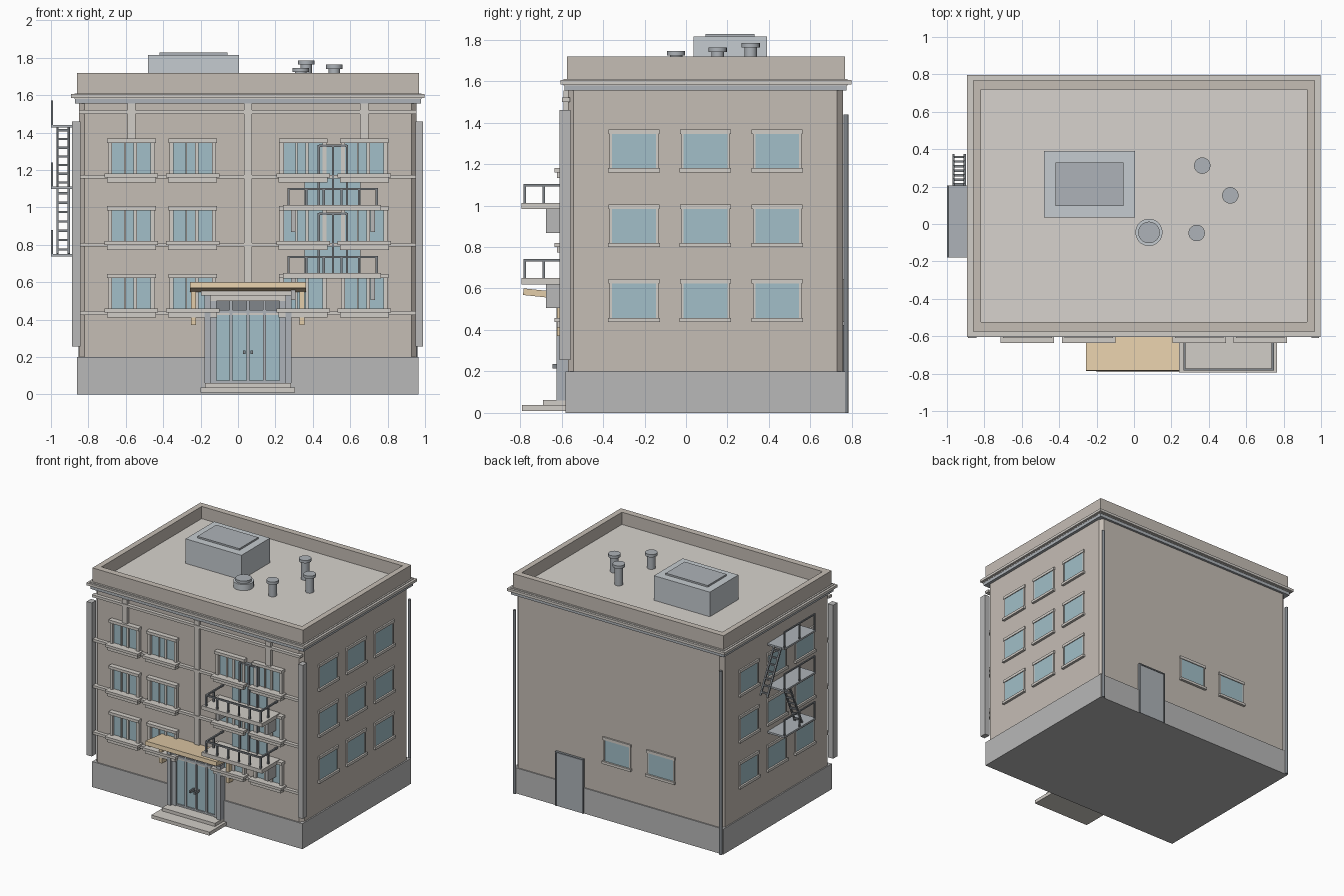
import bpy, bmesh, math
from mathutils import Vector, Matrix

if "Cube" in bpy.data.objects:
    bpy.data.objects.remove(bpy.data.objects["Cube"])

CX, CY = 0.053, 0.093            # centre of the building block
X0, X1, Y0, Y1 = -0.85, 0.955, -0.57, 0.757
FLOORS = (0.0, 0.361, 0.722)     # offsets of the window rows


def mat(name, r, g, b):
    m = bpy.data.materials.new(name)
    m.diffuse_color = (r, g, b, 1)
    m.use_nodes = True
    m.node_tree.nodes["Principled BSDF"].inputs["Base Color"].default_value = m.diffuse_color
    return m


WALL = mat("wall", .56, .51, .46)
TRIM = mat("trim", .64, .61, .57)
STONE = mat("stone", .48, .48, .48)
ROOF = mat("roof", .68, .65, .61)
GLASS = mat("glass", .36, .52, .58)
DARK = mat("dark_metal", .22, .24, .26)
GREY = mat("grey_metal", .42, .45, .48)
LIGHT = mat("light_metal", .56, .60, .63)
WOOD = mat("wood", .77, .61, .40)


def finish(name, bm, m):
    me = bpy.data.meshes.new(name)
    bm.to_mesh(me)
    bm.free()
    me.materials.append(m)
    ob = bpy.data.objects.new(name, me)
    bpy.context.collection.objects.link(ob)
    return ob


def boxes(name, m, items, xf=Matrix()):
    """One object from (x0, x1, y0, y1, z0, z1) boxes."""
    bm = bmesh.new()
    for x0, x1, y0, y1, z0, z1 in items:
        t = Matrix.Translation(((x0 + x1) / 2, (y0 + y1) / 2, (z0 + z1) / 2))
        s = Matrix.Diagonal((x1 - x0, y1 - y0, z1 - z0, 1))
        bmesh.ops.create_cube(bm, size=1, matrix=xf @ t @ s)
    return finish(name, bm, m)


def cyl(name, m, x, y, z0, z1, r, n=20):
    bm = bmesh.new()
    bmesh.ops.create_cone(bm, cap_ends=True, segments=n, radius1=r, radius2=r, depth=z1 - z0,
                          matrix=Matrix.Translation((x, y, (z0 + z1) / 2)))
    for f in bm.faces:
        f.smooth = len(f.verts) == 4
    for e in bm.edges:
        e.smooth = all(f.smooth for f in e.link_faces)
    return finish(name, bm, m)


def bars(name, m, segs, r):
    """Square bars between point pairs."""
    bm = bmesh.new()
    for a, b in segs:
        a, b = Vector(a), Vector(b)
        q = (b - a).to_track_quat('Z', 'Y').to_matrix().to_4x4()
        bmesh.ops.create_cube(bm, size=1, matrix=Matrix.Translation((a + b) / 2) @ q
                              @ Matrix.Diagonal((r * 2, r * 2, (b - a).length, 1)))
    return finish(name, bm, m)


# Main block
boxes("plinth", STONE, [(-.86, .966, -.58, .766, 0, .2)])
walls = boxes("walls", WALL, [(X0, X1, Y0, Y1, .19, 1.61)])
bm = bmesh.new()
bm.from_mesh(walls.data)
vert = [e for e in bm.edges if abs(e.verts[0].co.z - e.verts[1].co.z) > .5]
bmesh.ops.bevel(bm, geom=vert, offset=.028, segments=1, affect='EDGES')
bm.to_mesh(walls.data)
bm.free()

# Cornice, parapet and roof deck
boxes("cornice_lower", GREY, [(-.872, .978, -.587, .775, 1.555, 1.582)])
boxes("cornice_upper", TRIM, [(-.893, .998, -.605, .797, 1.585, 1.605),
                              (-.875, .98, -.59, .78, 1.58, 1.61)])
boxes("parapet", WALL, [(-.862, -.818, -.575, .766, 1.6, 1.718), (.924, .968, -.575, .766, 1.6, 1.718),
                        (-.818, .924, -.575, -.525, 1.6, 1.718), (-.818, .924, .718, .766, 1.6, 1.718)])
boxes("roof_deck", ROOF, [(-.82, .926, -.527, .72, 1.6, 1.622)])

# Rooftop unit and vents
boxes("roof_unit", LIGHT, [(-.48, .005, .035, .39, 1.62, 1.815)])
boxes("roof_unit_lid", GREY, [(-.42, -.055, .095, .33, 1.81, 1.828)])
for x, y, z in ((.335, -.048, 1.745), (.515, .153, 1.763), (.365, .312, 1.785)):
    cyl("vent_stack", GREY, x, y, 1.62, z - .02, .03)
    cyl("vent_cap", GREY, x, y, z - .022, z, .044)
cyl("wide_vent", LIGHT, .08, -.045, 1.62, 1.67, .073)
cyl("wide_vent_cap", GREY, .08, -.045, 1.67, 1.69, .058)


def window(xf, z, front=False):
    """Window facing local -y, with its wall plane at y = 0."""
    w, s = (.125, .143) if front else (.118, .125)
    zb, zt, d = z + .44, z + .645, .065 if front else .02
    boxes("window_glass", GLASS, [(-w + .01, w - .01, -.006, .01, zb, zt - .01)], xf)
    boxes("window_lintel", TRIM, [(-w - .005, w + .005, -d * .6, .01, zt - .022, zt)], xf)
    sill = [(-s, s, -d, .01, zb - .002, zb + .018)]
    if front:
        sill.append((-s + .012, s - .012, -d + .012, .01, zb - .028, zb))
    boxes("window_sill", TRIM, sill, xf)
    j = .022 if front else .012
    jambs = [(-w, -w + j, -d * .4, .01, zb, zt - .02), (w - j, w, -d * .4, .01, zb, zt - .02)]
    if front:
        jambs += [(-.04, -.03, -.016, .01, zb, zt - .02), (.012, .03, -.016, .01, zb, zt - .02)]
    boxes("window_frame", TRIM, jambs, xf)


def wall_xf(x, y, deg):
    return Matrix.Translation((x, y, 0)) @ Matrix.Rotation(math.radians(deg), 4, 'Z')


# Windows on all sides
for z in FLOORS:
    for dx in (-.6225, -.295, .295, .6225):
        window(wall_xf(CX + dx, Y0, 0), z, True)
    for y in (-.25, .093, .44):
        window(wall_xf(X1, y, 90), z)
        window(wall_xf(X0, y, -90), z)
for x in (.065, -.315):
    window(wall_xf(x, Y1, 180), 0)

# Facade bands and vertical strips
boxes("facade_bands", TRIM, [(-.85, .955, -.597, -.56, z, z + .02) for z in (.425, .79, 1.153, 1.5)])
boxes("facade_strips", TRIM, [(CX - .022, CX + .022, -.592, -.56, .5, 1.555)] +
      [(CX + d - .022, CX + d + .022, -.592, -.56, 1.36, 1.555) for d in (-.6225, .6225)])

# Corner ducts at the front, drain pipes at the back
boxes("corner_ducts", STONE, [(-.888, -.843, -.61, -.556, .255, 1.46), (.948, .99, -.61, -.556, .255, 1.46)])
for x in (-.842, .948):
    cyl("drain_pipe", DARK, x, .772, 0, 1.44, .012, 10)

# Back door
boxes("back_door", GREY, [(.36, .585, .74, .772, 0, .415)])
boxes("back_door_frame", DARK, [(.585, .595, .74, .777, 0, .425), (.35, .36, .74, .777, 0, .425),
                                (.36, .585, .74, .777, .415, .425)])

# Entrance steps, portal and doors
boxes("entrance_steps", TRIM, [(CX - .253, CX + .253, -.79, -.57, .01, .037),
                               (CX - .23, CX + .23, -.69, -.57, .037, .062)])
posts = []
for s in (-1, 1):
    for a, b, d in ((.2, .232, -.625), (.168, .202, -.607)):
        xa, xb = sorted((CX + s * a, CX + s * b))
        posts.append((xa, xb, d, -.56, .06, .53))
boxes("entrance_posts", GREY, posts)
boxes("entrance_header", TRIM, [(CX - .25, CX + .25, -.64, -.56, .53, .553),
                                (CX - .2, CX + .2, -.615, -.56, .5, .53)])
boxes("entrance_glass", GLASS, [(CX - .17, CX + .17, -.59, -.56, .07, .44)])
boxes("transom_glass", DARK, [(CX - .17, CX + .17, -.59, -.56, .45, .5)])
boxes("entrance_frame", GREY, [(CX - .17, CX + .17, -.6, -.56, .435, .452), (CX - .17, CX + .17, -.6, -.56, .06, .075)] +
      [(CX + d - .008, CX + d + .008, -.6, -.56, .06, .5) for d in (-.09, 0, .09)])
boxes("door_handles", DARK, [(CX + d - .006, CX + d + .006, -.645, -.59, .215, .235) for d in (-.02, .02)])

# Tilted wooden canopy with wall posts
tilt = Matrix.Translation((CX, -.57, .558)) @ Matrix.Rotation(math.radians(-6), 4, 'X')
boxes("canopy", WOOD, [(-.31, .31, -.216, 0, -.012, .02)], tilt)
boxes("canopy_posts", WOOD, [(CX + d - .013, CX + d + .013, -.622, -.56, .37, .55) for d in (-.29, .29)])

# Balconies with railings, brackets and glazed doors
for z in (.62, .983):
    boxes("balcony_slab", TRIM, [(.24, .765, -.793, -.56, z, z + .03)])
    boxes("balcony_brackets", STONE, [(x - .012, x + .012, -.675, -.56, z - .115, z) for x in (.295, .72)])
    a, b, f, t = .27, .742, -.778, z + .115
    segs = [((a, f, t), (b, f, t)), ((a, f, t), (a, -.57, t)), ((b, f, t), (b, -.57, t))]
    pts = [(a + (b - a) * i / 5, f) for i in range(6)] + [(a, -.685), (b, -.685)]
    segs += [((x, y, z + .02), (x, y, t)) for x, y in pts]
    bars("balcony_railing", DARK, segs, .006)
    boxes("balcony_door_glass", GLASS, [(.435, .58, -.588, -.56, z + .03, z + .345),
                                        (.355, .655, -.583, -.56, z + .03, z + .17)])
    boxes("balcony_door_frame", DARK, [(x - .006, x + .006, -.6, -.56, z + .03, z + .35) for x in (.432, .508, .583)] +
          [(.432, .583, -.6, -.56, z + .34, z + .352)])

# Fire escape on the left side
for z in (.745, 1.105, 1.435):
    boxes("escape_platform", GREY, [(-1.0, X0 + .005, -.18, .205, z - .008, z + .006)])
    x = -.994
    segs = [((x, y, z), (x, y, z + .13)) for y in (-.174, .012, .199)]
    segs.append(((x, -.18, z + .13), (x, .205, z + .13)))
    bars("escape_railing", DARK, segs, .005)
for top, bot in (((.2, 1.435), (.37, 1.11)), ((.1, 1.1), (-.06, .75))):
    segs = [((x, *top), (x, *bot)) for x in (-.965, -.905)]
    for i in range(7):
        k = (i + .5) / 7
        y, z = (top[j] + (bot[j] - top[j]) * k for j in (0, 1))
        segs.append(((-.965, y, z), (-.905, y, z)))
    bars("escape_ladder", DARK, segs, .006)
